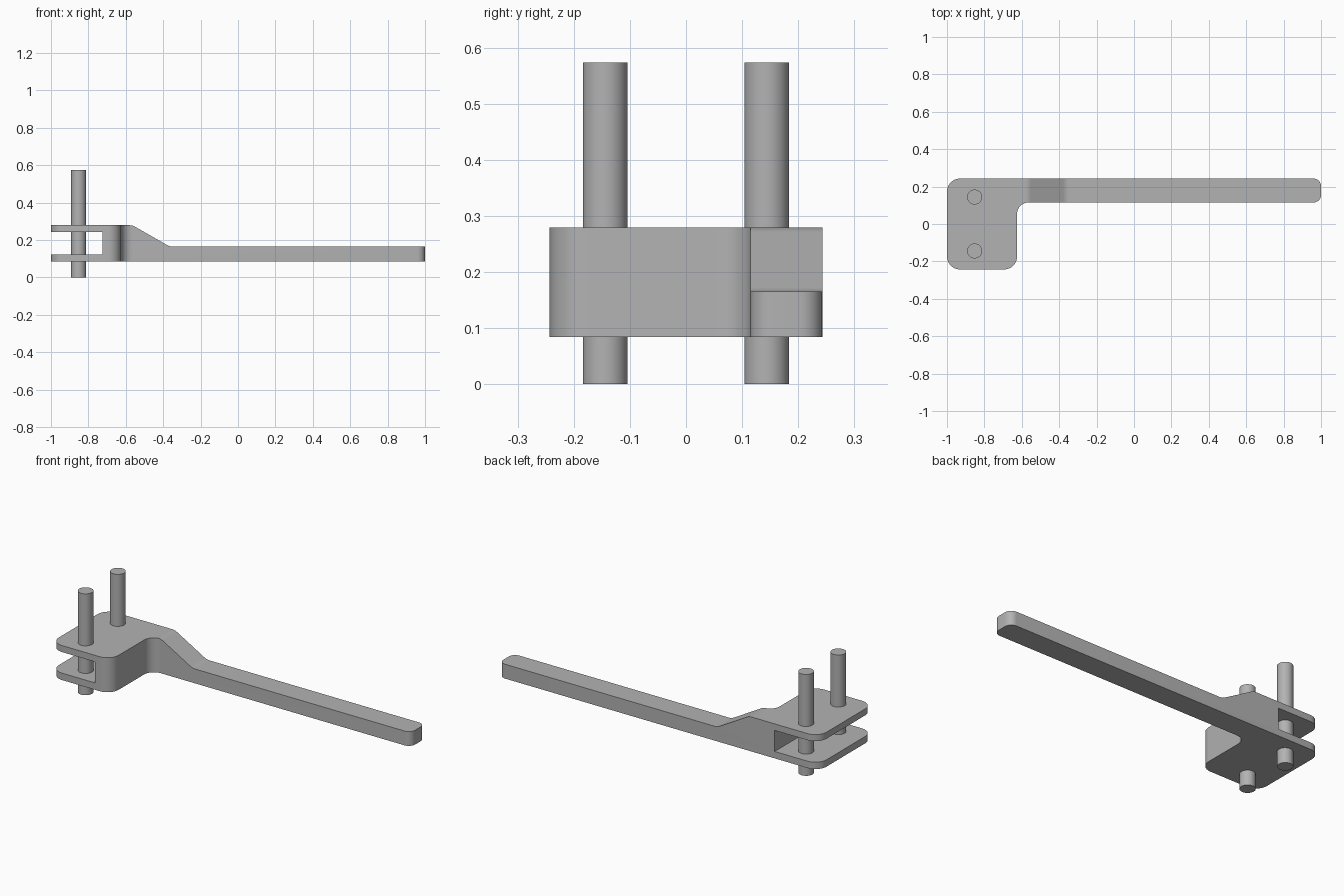
import bpy, bmesh, math
from mathutils import Vector

if "Cube" in bpy.data.objects:
    bpy.data.objects.remove(bpy.data.objects["Cube"])

grey = bpy.data.materials.new("plain grey")
grey.diffuse_color = (0.45, 0.45, 0.45, 1)
grey.use_nodes = True
grey.node_tree.nodes["Principled BSDF"].inputs["Base Color"].default_value = grey.diffuse_color


def fillet(points, steps=8):
    """Round each (x, y, radius) corner of a closed outline."""
    out = []
    n = len(points)
    for i, (x, y, r) in enumerate(points):
        p = Vector((x, y))
        if r == 0:
            out.append(p)
            continue
        a = (Vector(points[i - 1][:2]) - p).normalized()
        b = (Vector(points[(i + 1) % n][:2]) - p).normalized()
        half = a.angle(b) / 2
        centre = p + (a + b).normalized() * (r / math.sin(half))
        start = p + a * (r / math.tan(half)) - centre
        end = p + b * (r / math.tan(half)) - centre
        sweep = math.atan2(start.x * end.y - start.y * end.x, start.dot(end))
        for k in range(steps + 1):
            t = sweep * k / steps
            c, s = math.cos(t), math.sin(t)
            out.append(centre + Vector((start.x * c - start.y * s,
                                        start.x * s + start.y * c)))
    return out


def prism(name, outline, place, depth):
    """Extrude an outline along a vector."""
    bm = bmesh.new()
    face = bm.faces.new([bm.verts.new(place(p)) for p in outline])
    ext = bmesh.ops.extrude_face_region(bm, geom=[face])
    verts = [v for v in ext["geom"] if isinstance(v, bmesh.types.BMVert)]
    bmesh.ops.translate(bm, verts=verts, vec=depth)
    bmesh.ops.recalc_face_normals(bm, faces=bm.faces[:])
    mesh = bpy.data.meshes.new(name)
    bm.to_mesh(mesh)
    bm.free()
    mesh.materials.append(grey)
    obj = bpy.data.objects.new(name, mesh)
    bpy.context.collection.objects.link(obj)
    return obj


def smooth(obj):
    bpy.ops.object.select_all(action='DESELECT')
    obj.select_set(True)
    bpy.context.view_layer.objects.active = obj
    bpy.ops.object.shade_smooth_by_angle(angle=math.radians(30))


# Bracket with handle: plan outline, rounded corners
plan = fillet([(-1, -0.243, 0.07), (-0.625, -0.243, 0.07), (-0.625, 0.115, 0.06),
               (1, 0.115, 0.04), (1, 0.243, 0.04), (-1, 0.243, 0.07)])
bracket = prism("bracket_handle", plan, lambda p: (p.x, p.y, 0), (0, 0, 0.5))

# Side profile: forked jaw, sloped shoulder and thin handle
side = fillet([(-1.1, 0.084, 0), (1.1, 0.084, 0), (1.1, 0.165, 0), (-0.365, 0.165, 0.06),
               (-0.565, 0.279, 0.06), (-1.1, 0.279, 0), (-1.1, 0.242, 0),
               (-0.725, 0.242, 0), (-0.725, 0.123, 0), (-1.1, 0.123, 0)])
cutter = prism("side_profile", side, lambda p: (p.x, -0.5, p.y), (0, 1, 0))
cutter.hide_render = True

mod = bracket.modifiers.new("shape", 'BOOLEAN')
mod.operation = 'INTERSECT'
mod.solver = 'EXACT'
mod.object = cutter
bpy.context.view_layer.objects.active = bracket
bpy.ops.object.modifier_apply(modifier=mod.name)
bpy.data.objects.remove(cutter)
smooth(bracket)

# Two upright pins through the jaw
for name, y in (("front_pin", -0.144), ("back_pin", 0.144)):
    bpy.ops.mesh.primitive_cylinder_add(vertices=40, radius=0.04, depth=0.573,
                                        location=(-0.852, y, 0.2865))
    pin = bpy.context.object
    pin.name = name
    pin.data.materials.append(grey)
    smooth(pin)
